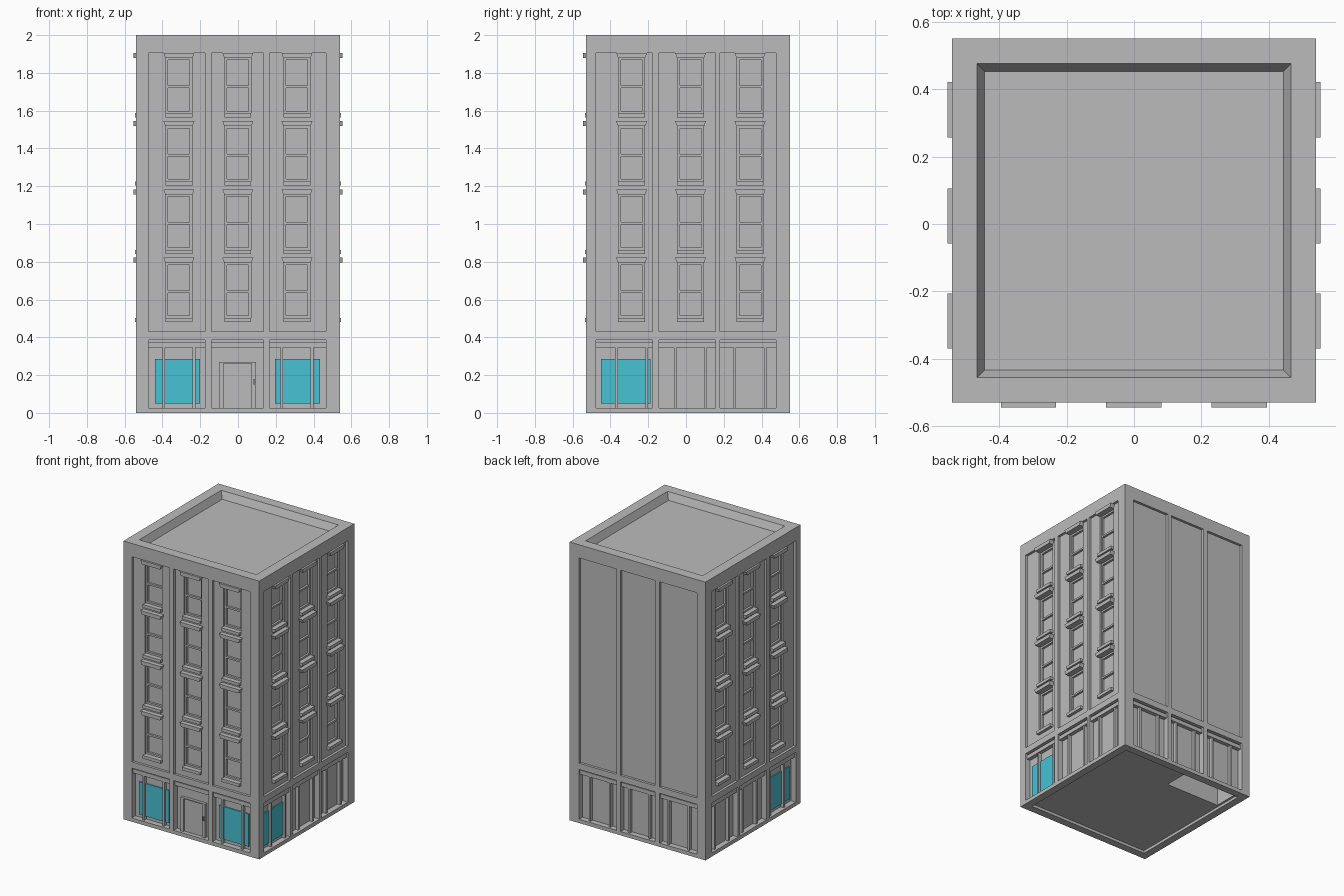
import bpy, bmesh, math
from mathutils import Matrix, Vector

cube = bpy.data.objects.get("Cube")
if cube:
    bpy.data.objects.remove(cube, do_unlink=True)


def material(name, rgb):
    m = bpy.data.materials.new(name)
    m.use_nodes = True
    m.diffuse_color = (*rgb, 1)
    m.node_tree.nodes["Principled BSDF"].inputs["Base Color"].default_value = (*rgb, 1)
    return m


STONE = material("grey stone", (0.5, 0.5, 0.5))
GLASS = material("turquoise glass", (0.065, 0.54, 0.66))

HALF = 0.54                       # half width of the square plan
CENTRE = Matrix.Translation((0, 0.01, 0))


def side(turns):
    """Frame of one wall: x runs along it, -y points outward."""
    return CENTRE @ Matrix.Rotation(turns * math.pi / 2, 4, 'Z')


def block(bm, frame, x, y, z, flare=0.0):
    """Box between limits; flare widens the top along the wall."""
    verts = bmesh.ops.create_cube(bm, size=1)["verts"]
    for v in verts:
        top = v.co.z > 0
        s = 1 if v.co.x > 0 else -1
        v.co = Vector((x[s > 0] + (s * flare if top else 0), y[v.co.y > 0], z[top]))
        v.co = frame @ v.co


def wall_block(bm, frame, x, out, inn, z, flare=0.0):
    """Box on a wall; out and inn are offsets from the wall plane, outward positive."""
    block(bm, frame, x, (-HALF - out, -HALF - inn), z, flare)


def finish(bm, name, mat):
    bmesh.ops.recalc_face_normals(bm, faces=bm.faces)
    mesh = bpy.data.meshes.new(name)
    bm.to_mesh(mesh)
    bm.free()
    ob = bpy.data.objects.new(name, mesh)
    bpy.context.collection.objects.link(ob)
    mesh.materials.append(mat)
    return ob


def carve(target, bm):
    cutter = finish(bm, "cutter", STONE)
    cutter.hide_render = True
    mod = target.modifiers.new("carve", 'BOOLEAN')
    mod.operation, mod.solver, mod.object = 'DIFFERENCE', 'EXACT', cutter
    bpy.context.view_layer.objects.active = target
    bpy.ops.object.modifier_apply(modifier=mod.name)
    bpy.data.objects.remove(cutter, do_unlink=True)


# Bay limits and window centres along a wall
FRONT_BAYS = [(-0.473, -0.175), (-0.14, 0.135), (0.167, 0.465)]
SIDE_BAYS = [(-0.487, -0.187), (-0.154, 0.146), (0.17, 0.467)]
FRONT_WINDOWS = [-0.313, -0.001, 0.312]
SIDE_WINDOWS = [-0.298, 0.014, 0.329]


def flip(spans):
    return [(-b, -a) for a, b in spans]


WALLS = {
    "front": (side(0), FRONT_BAYS, FRONT_WINDOWS, True),
    "left": (side(1), SIDE_BAYS, SIDE_WINDOWS, True),
    "back": (side(2), flip(FRONT_BAYS), [-w for w in FRONT_WINDOWS], False),
    "right": (side(-1), flip(SIDE_BAYS), [-w for w in SIDE_WINDOWS], True),
}
FLOORS = [0.48 + 0.3615 * i for i in range(4)]   # sill bottoms
PANEL, SHOP, PANE = -0.018, -0.04, -0.045        # recess depths

# Main block
bm = bmesh.new()
block(bm, CENTRE, (-HALF, HALF), (-HALF, HALF), (0, 2))
body = finish(bm, "building_body", STONE)

# Tall wall panels and ground floor bays
bm = bmesh.new()
for frame, bays, windows, glazed in WALLS.values():
    for bay in bays:
        wall_block(bm, frame, bay, 0.05, PANEL, (0.43, 1.905))
        wall_block(bm, frame, bay, 0.05, SHOP, (0.027, 0.385))
carve(body, bm)

# Window openings
bm = bmesh.new()
for frame, bays, windows, glazed in WALLS.values():
    if glazed:
        for w in windows:
            for z in FLOORS:
                wall_block(bm, frame, (w - 0.069, w + 0.069), 0.03, PANE, (z + 0.01, z + 0.318))
carve(body, bm)

# Sunken roof with sloping parapet, and hollow underside
bm = bmesh.new()
verts = bmesh.ops.create_cube(bm, size=1)["verts"]
for v in verts:
    top = v.co.z > 0
    r = 0.466 + 0.023 if top else 0.443
    v.co = CENTRE @ Vector((math.copysign(r, v.co.x), math.copysign(r, v.co.y), 2.05 if top else 1.95))
block(bm, CENTRE, (-0.485, 0.485), (-0.485, 0.485), (-0.05, 0.02))
carve(body, bm)

# Stairwell pocket in the underside
bm = bmesh.new()
block(bm, Matrix(), (-0.47, -0.04), (0.3, 0.48), (-0.05, 0.3))
carve(body, bm)

# Window trim
hoods, sills, sashes = bmesh.new(), bmesh.new(), bmesh.new()
for frame, bays, windows, glazed in WALLS.values():
    if not glazed:
        continue
    for w in windows:
        for z in FLOORS:
            wall_block(hoods, frame, (w - 0.072, w + 0.072), 0.014, PANEL - 0.005, (z + 0.315, z + 0.342), 0.01)
            wall_block(sills, frame, (w - 0.071, w + 0.071), 0.004, PANE, (z, z + 0.022))
            # Stiles, rails and meeting bar
            for s in (-1, 1):
                a, b = sorted((w + s * 0.069, w + s * 0.057))
                wall_block(sashes, frame, (a, b), -0.03, PANE, (z + 0.02, z + 0.316))
            for rail in (0.022, 0.155, 0.303):
                wall_block(sashes, frame, (w - 0.06, w + 0.06), -0.03, PANE, (z + rail, z + rail + 0.013))
finish(hoods, "window_hoods", STONE)
finish(sills, "window_sills", STONE)
finish(sashes, "window_sashes", STONE)

# Shopfront beams and mullions
beams, mullions = bmesh.new(), bmesh.new()
for name, (frame, bays, windows, glazed) in WALLS.items():
    for i, (bay, w) in enumerate(zip(bays, windows)):
        wall_block(beams, frame, bay, -0.012, SHOP, (0.346, 0.375))
        if name == "front" and i == 1:
            continue
        for s in (-0.08, 0.08):
            wall_block(mullions, frame, (w + s - 0.007, w + s + 0.007), -0.016, SHOP, (0.027, 0.346))
finish(beams, "shopfront_beams", STONE)
finish(mullions, "shopfront_mullions", STONE)

# Shop glass on the front outer bays and the front bay of each side
bm = bmesh.new()
for name, x in (("front", (-0.44, -0.2)), ("front", (0.197, 0.434)),
                ("left", (-0.46, -0.197)), ("right", (0.197, 0.46))):
    wall_block(bm, WALLS[name][0], x, SHOP + 0.008, SHOP, (0.05, 0.285))
finish(bm, "shop_glass", GLASS)

# Entrance door with frame and handle
front = WALLS["front"][0]
bm = bmesh.new()
for x, z in (((-0.1, -0.076), (0.027, 0.27)), ((0.071, 0.095), (0.027, 0.27)),
             ((-0.1, 0.095), (0.262, 0.27))):
    wall_block(bm, front, x, -0.02, SHOP, z)
finish(bm, "door_frame", STONE)
bm = bmesh.new()
wall_block(bm, front, (-0.076, 0.071), -0.03, SHOP, (0.027, 0.262))
finish(bm, "door", STONE)
bm = bmesh.new()
wall_block(bm, front, (0.083, 0.091), -0.01, -0.02, (0.15, 0.18))
finish(bm, "door_handle", STONE)
